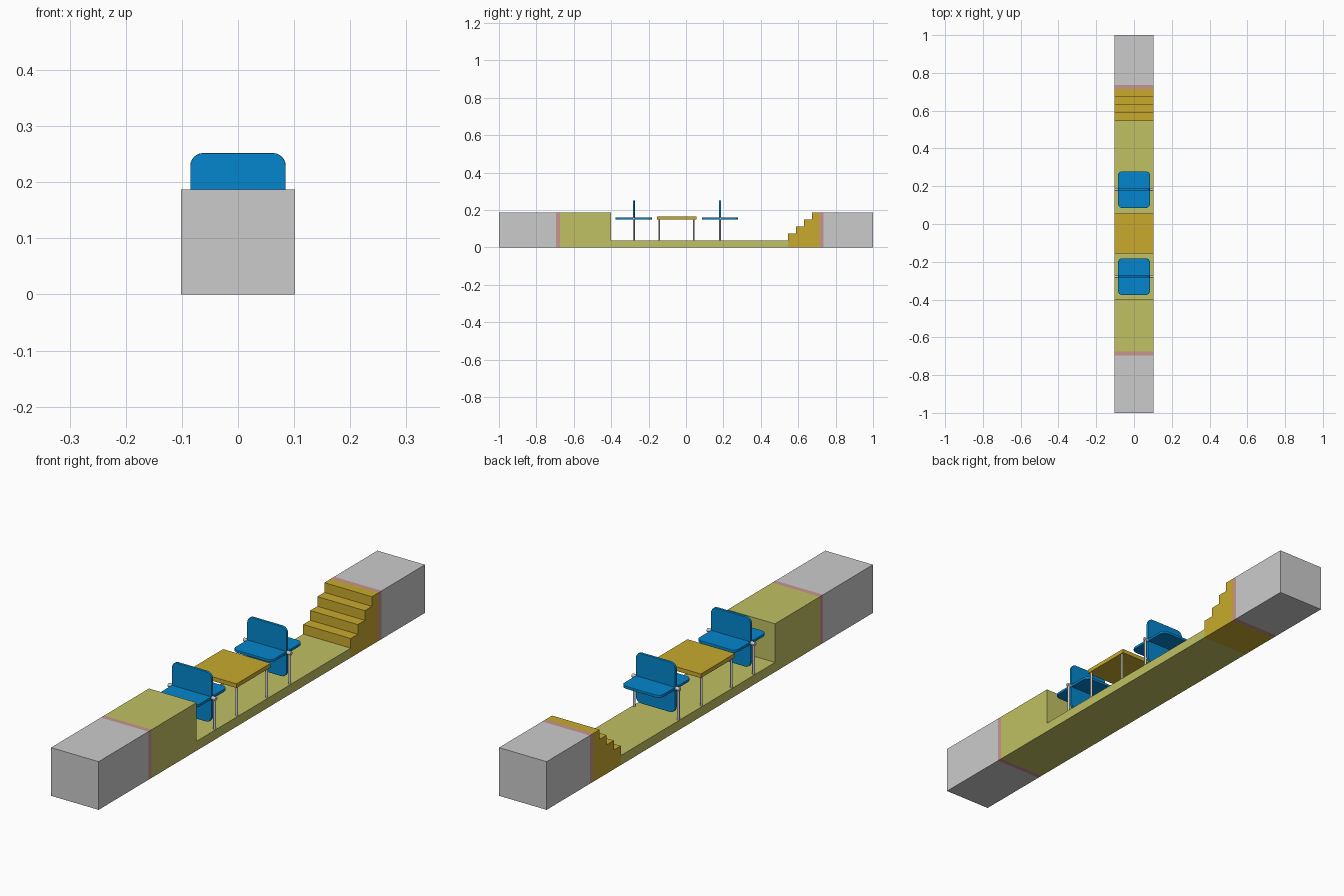
import bpy, bmesh
from math import sin, cos, pi
from mathutils import Matrix, Vector

if "Cube" in bpy.data.objects:
    bpy.data.objects.remove(bpy.data.objects["Cube"])

HALF_W = 0.102
FLOOR = 0.037
TOP = 0.187


def material(name, srgb):
    m = bpy.data.materials.new(name)
    m.diffuse_color = [c ** 2.2 for c in srgb] + [1.0]
    m.use_nodes = True
    m.node_tree.nodes["Principled BSDF"].inputs["Base Color"].default_value = m.diffuse_color
    return m


LIME = material("lime", (0.75, 0.75, 0.39))
YELLOW = material("yellow", (0.78, 0.66, 0.19))
PINK = material("pink", (0.78, 0.58, 0.56))
BLUE = material("blue", (0.05, 0.52, 0.80))


def finish(name, bm, mat=None):
    bmesh.ops.recalc_face_normals(bm, faces=bm.faces)
    me = bpy.data.meshes.new(name)
    bm.to_mesh(me)
    bm.free()
    if mat:
        me.materials.append(mat)
    ob = bpy.data.objects.new(name, me)
    bpy.context.collection.objects.link(ob)
    return ob


def prism(name, points, depth, mat=None, matrix=Matrix()):
    """Extrude a flat outline in local XY, centred along local Z."""
    bm = bmesh.new()
    face = bm.faces.new([bm.verts.new((x, y, -depth / 2)) for x, y in points])
    new = bmesh.ops.extrude_face_region(bm, geom=[face])["geom"]
    bmesh.ops.translate(bm, vec=(0, 0, depth),
                        verts=[v for v in new if isinstance(v, bmesh.types.BMVert)])
    bm.transform(matrix)
    return finish(name, bm, mat)


# Maps an outline (y, z) to the world, extruded across x
SIDE = Matrix(((0, 0, 1, 0), (1, 0, 0, 0), (0, 1, 0, 0), (0, 0, 0, 1)))


def slab(name, y0, y1, z0, z1, mat=None):
    return prism(name, [(y0, z0), (y1, z0), (y1, z1), (y0, z1)], 2 * HALF_W, mat, SIDE)


def rod(name, start, end, radius):
    a, b = Vector(start), Vector(end)
    bm = bmesh.new()
    bmesh.ops.create_cone(bm, cap_ends=True, segments=12, radius1=radius,
                          radius2=radius, depth=(b - a).length)
    rot = (b - a).to_track_quat('Z', 'Y').to_matrix().to_4x4()
    bm.transform(Matrix.Translation((a + b) / 2) @ rot)
    ob = finish(name, bm)
    for p in ob.data.polygons:
        p.use_smooth = len(p.vertices) == 4
    return ob


def rounded_rect(hx, hy, r, steps=6):
    pts = []
    for k, (sx, sy) in enumerate([(1, 1), (-1, 1), (-1, -1), (1, -1)]):
        for i in range(steps + 1):
            a = (k + i / steps) * pi / 2
            pts.append((sx * (hx - r) + r * cos(a), sy * (hy - r) + r * sin(a)))
    return pts


# End platforms and edge stripes
slab("front_platform", -1.0, -0.695, 0, TOP)
slab("front_edge_stripe", -0.695, -0.675, 0, TOP, PINK)
slab("back_edge_stripe", 0.715, 0.735, 0, TOP, PINK)
slab("back_platform", 0.735, 1.0, 0, TOP)

# Raised ledge and sunken floor in one profile
prism("ledge_and_floor", [(-0.675, 0), (0.545, 0), (0.545, FLOOR), (-0.40, FLOOR),
                          (-0.40, TOP), (-0.675, TOP)], 2 * HALF_W, LIME, SIDE)

# Staircase
stairs = [(0.715, 0), (0.545, 0)]
rise = (TOP - FLOOR) / 4
for i in range(4):
    y = 0.545 + 0.0433 * i
    stairs += [(y, FLOOR + rise * i), (y, FLOOR + rise * (i + 1))]
stairs.append((0.715, TOP))
prism("staircase", stairs, 2 * HALF_W, YELLOW, SIDE)

# Table
slab("table_top", -0.155, 0.055, 0.15, 0.166, YELLOW)
for x in (-0.095, 0.095):
    for y in (-0.143, 0.041):
        rod("table_leg", (x, y, FLOOR), (x, y, 0.152), 0.0045)

# Paddle wheels: two crossed rounded plates on an axle between two posts
AXLE_Z = 0.155
for wheel_y in (-0.279, 0.182):
    centre = Matrix.Translation((0, wheel_y, AXLE_Z))
    outline = rounded_rect(0.085, 0.097, 0.023)
    for name, turn in (("flat_paddle", 0), ("upright_paddle", pi / 2)):
        ob = prism(name, outline, 0.011, BLUE, centre @ Matrix.Rotation(turn, 4, 'X'))
        bev = ob.modifiers.new("soft_rim", 'BEVEL')
        bev.width = 0.002
        bev.segments = 2
    rod("axle", (-0.102, wheel_y, AXLE_Z), (0.102, wheel_y, AXLE_Z), 0.007)
    for x in (-0.095, 0.095):
        rod("post", (x, wheel_y, FLOOR), (x, wheel_y, AXLE_Z), 0.005)
